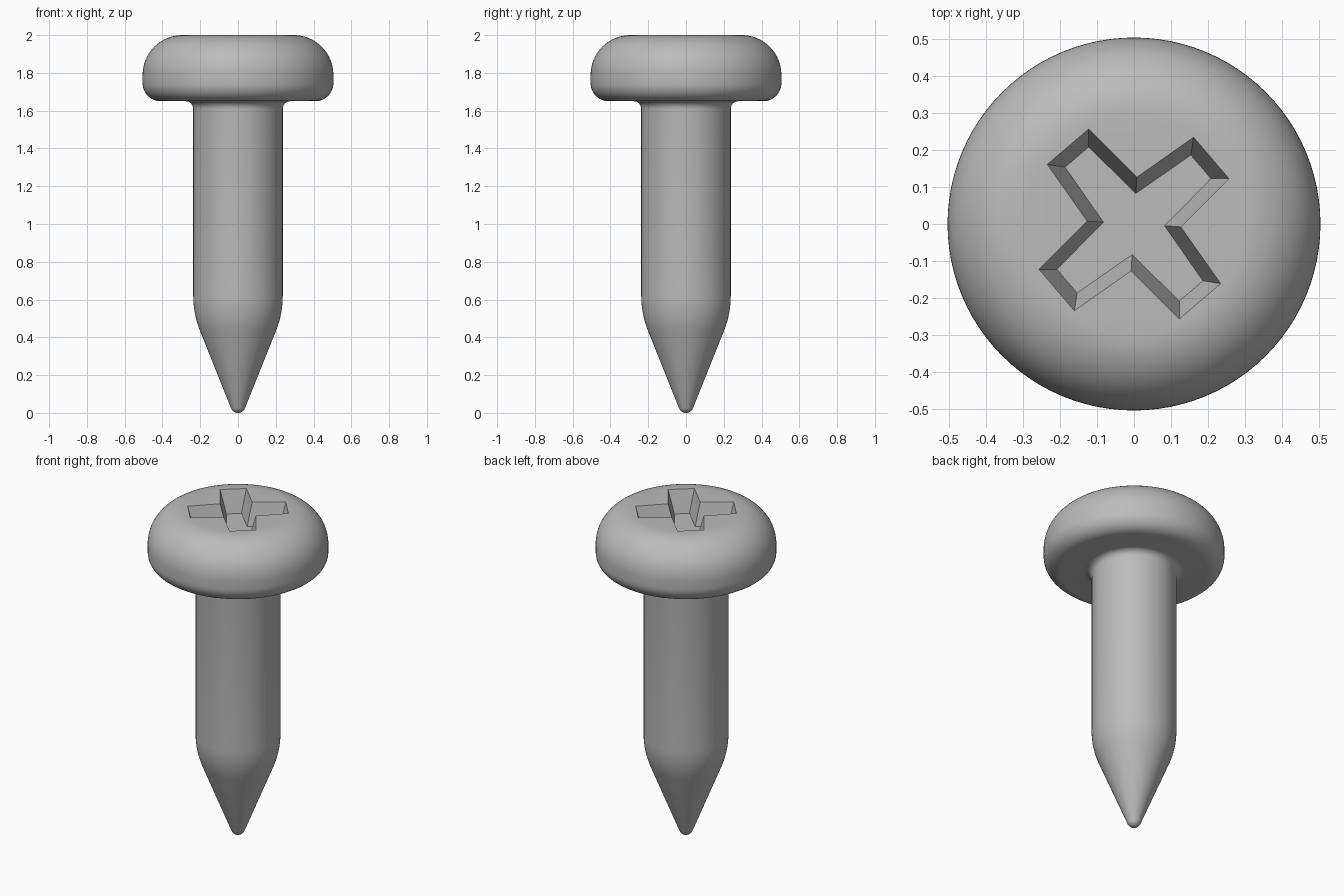
import bpy, bmesh
from math import sin, cos, radians, pi
from mathutils import Vector, Matrix

cube = bpy.data.objects.get("Cube")
if cube:
    bpy.data.objects.remove(cube, do_unlink=True)

SIDES = 96
CROSS_TURN = 40.5

steel = bpy.data.materials.new("grey steel")
steel.use_nodes = True
colour = (0.5, 0.5, 0.5, 1)
steel.diffuse_color = colour
steel.node_tree.nodes["Principled BSDF"].inputs["Base Color"].default_value = colour


def arc(cx, cz, radius, start, end, steps=10):
    """Points on an arc in the radius/height plane, angles in degrees."""
    angles = [radians(start + (end - start) * i / steps) for i in range(steps + 1)]
    return [(cx + radius * cos(a), cz + radius * sin(a)) for a in angles]


def add_object(name, bm):
    bmesh.ops.recalc_face_normals(bm, faces=bm.faces)
    mesh = bpy.data.meshes.new(name)
    bm.to_mesh(mesh)
    bm.free()
    mesh.materials.append(steel)
    obj = bpy.data.objects.new(name, mesh)
    bpy.context.collection.objects.link(obj)
    return obj


def lathe(name, profile):
    """Spin a profile around z, with flat caps where it stays open."""
    bm = bmesh.new()
    verts = [bm.verts.new((r, 0, z)) for r, z in profile]
    edges = [bm.edges.new(pair) for pair in zip(verts, verts[1:])]
    bmesh.ops.spin(bm, geom=verts + edges, axis=(0, 0, 1), cent=(0, 0, 0),
                   angle=2 * pi, steps=SIDES)
    bmesh.ops.remove_doubles(bm, verts=bm.verts, dist=0.0005)
    bmesh.ops.holes_fill(bm, edges=[e for e in bm.edges if e.is_boundary], sides=0)
    return add_object(name, bm)


def cross_ring(bm, z, tip, half_angle, notch):
    """A four-armed cross outline: two tip corners and one notch per arm."""
    ring = []
    for arm in range(4):
        middle = CROSS_TURN + 90 * arm
        for r, turn in ((tip, -half_angle), (tip, half_angle), (notch, 46)):
            a = radians(middle + turn)
            ring.append(bm.verts.new((r * cos(a), r * sin(a), z)))
    return ring


# Pan head, under-head fillet, shank, curved shoulder, cone and rounded tip
profile = (
    arc(0.295, 1.79, 0.21, 90, 0, 16)
    + arc(0.41, 1.745, 0.095, 0, -90)
    + arc(0.277, 1.61, 0.04, 90, 180, 6)
    + arc(-0.263, 0.62, 0.5, 0, -22, 10)
    + arc(0, 0.04, 0.04, -22, -87, 8)
)
screw = lathe("screw_body", profile)

# Tapered cross recess in the head
bm = bmesh.new()
floor = cross_ring(bm, 1.865, 0.242, 10, 0.083)
rim = cross_ring(bm, 2.0, 0.285, 15, 0.127)
lid = [bm.verts.new(v.co + Vector((0, 0, 0.1))) for v in rim]
for low, high in ((floor, rim), (rim, lid)):
    for i in range(len(low)):
        j = (i + 1) % len(low)
        bm.faces.new((low[i], low[j], high[j], high[i]))
bm.faces.new(floor)
bm.faces.new(lid)
cutter = add_object("recess_cutter", bm)
cutter.hide_render = True
cutter.hide_set(True)

cut = screw.modifiers.new("cross_recess", 'BOOLEAN')
cut.operation = 'DIFFERENCE'
cut.solver = 'EXACT'
cut.object = cutter

bpy.ops.object.select_all(action='DESELECT')
screw.select_set(True)
bpy.context.view_layer.objects.active = screw
bpy.ops.object.modifier_apply(modifier=cut.name)
bpy.data.objects.remove(cutter, do_unlink=True)
bpy.ops.object.shade_smooth_by_angle(angle=radians(35))
